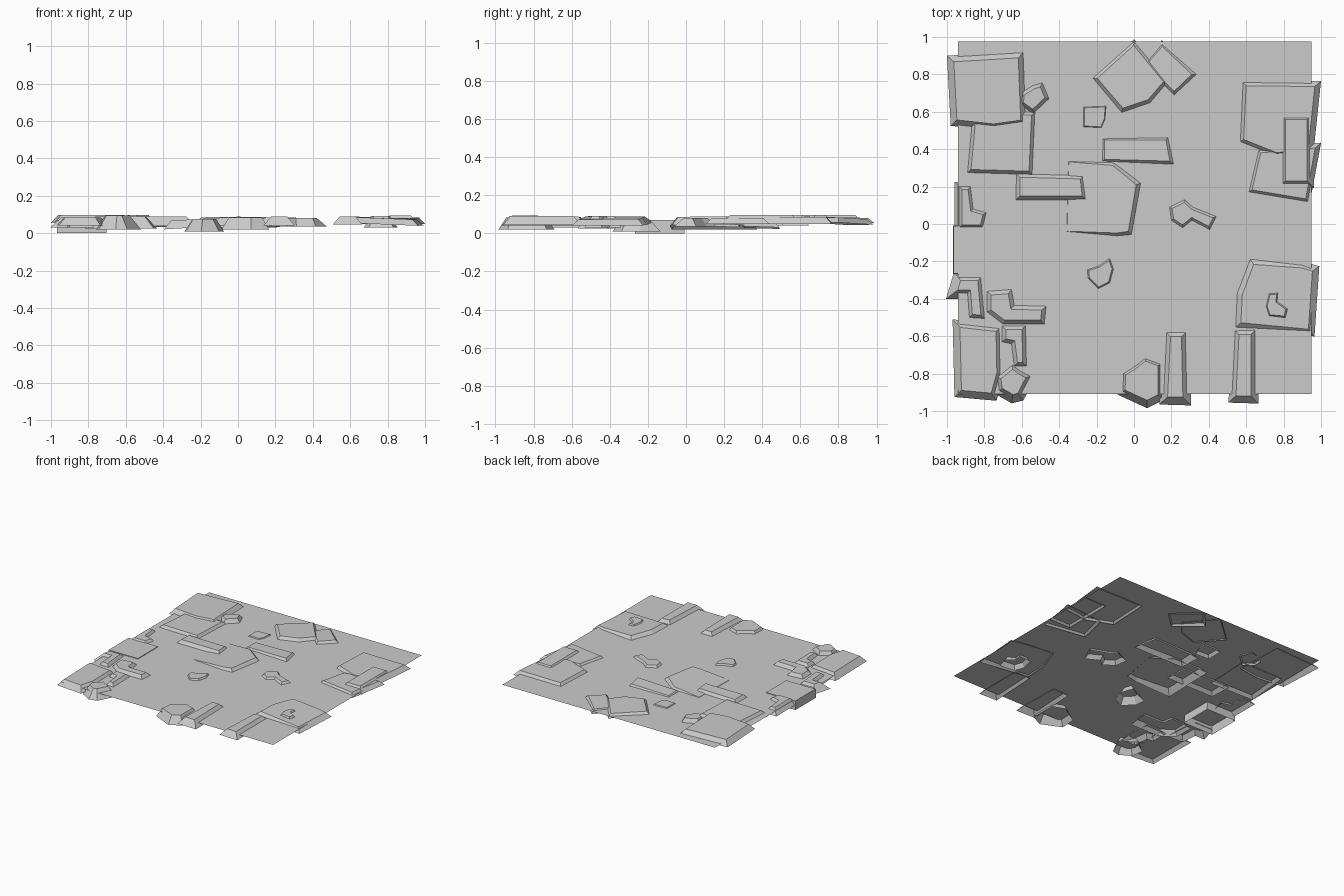
import bpy, bmesh
from mathutils import Vector

GROUND = 0.065


def make(name, bm):
    bmesh.ops.recalc_face_normals(bm, faces=bm.faces)
    mesh = bpy.data.meshes.new(name)
    bm.to_mesh(mesh)
    bm.free()
    bpy.context.collection.objects.link(bpy.data.objects.new(name, mesh))


def offset(pts, d):
    """Mitred outward offset of a counter-clockwise outline."""
    out = []
    for i, p in enumerate(pts):
        a = (p - pts[i - 1]).normalized()
        b = (pts[(i + 1) % len(pts)] - p).normalized()
        n1, n2 = Vector((a.y, -a.x)), Vector((b.y, -b.x))
        out.append(p + (n1 + n2) * (d / max(0.4, 1 + n1.dot(n2))))
    return out


def stone(name, outline, top=0.085, bottom=0.035, at=GROUND, slope=0.85, tilt=(0, 0)):
    """Open-bottomed stone with sloping sides; outline is measured at height 'at'."""
    pts = [Vector(p) for p in outline]
    if sum(p.cross(pts[(i + 1) % len(pts)]) for i, p in enumerate(pts)) < 0:
        pts.reverse()
    c = sum(pts, Vector((0, 0))) / len(pts)
    bm = bmesh.new()
    rings = []
    for z in (bottom, top):
        ring = offset(pts, (at - z) * slope)
        rings.append([bm.verts.new((p.x, p.y, max(0, z + (p - c).dot(Vector(tilt))))) for p in ring])
    lo, hi = rings
    for i in range(len(pts)):
        bm.faces.new((lo[i - 1], lo[i], hi[i], hi[i - 1]))
    bm.faces.new(hi)
    make(name, bm)


def rect(x0, x1, y0, y1):
    return [(x0, y0), (x1, y0), (x1, y1), (x0, y1)]


# Ground sheet
bm = bmesh.new()
bm.faces.new([bm.verts.new((x, y, GROUND)) for x, y in rect(-0.94, 0.95, -0.91, 0.975)])
make("ground_sheet", bm)

# Large irregular plates
stone("plate_back_left", [(-1, .90), (-.585, .925), (-.57, .525), (-.75, .5), (-.98, .525)],
      .096, .055, at=.055)
stone("plate_left", [(-.89, .275), (-.545, .265), (-.53, .60), (-.86, .60)], .085, .04)
stone("plate_back_centre", [(0, .98), (.18, .76), (.085, .65), (-.065, .6), (-.22, .78)],
      .085, .058, tilt=(0, -.02))
stone("plate_back_small", [(.15, .965), (.325, .8), (.215, .695), (.05, .85)],
      .078, .05, tilt=(.04, -.02))
stone("plate_centre", [(-.36, .345), (-.11, .325), (.025, .215), (-.02, -.05), (-.09, -.06), (-.37, -.05)],
      .079, .035, tilt=(.06, 0))
stone("plate_right", [(.575, .765), (.995, .76), (.955, .38), (.76, .355), (.56, .435)],
      .085, .05, at=.055)
stone("plate_right_lower", [(.66, .40), (.995, .43), (.935, .11), (.605, .165)],
      .08, .05, at=.055)
stone("plate_front_right", [(.62, -.185), (.9, -.205), (.985, -.23), (.96, -.595), (.54, -.555), (.55, -.37)],
      .082, .05, at=.055, slope=1.1, tilt=(-.04, .01))
stone("plate_front_left", [(-.97, -.51), (-.7, -.54), (-.695, -.8), (-.735, -.945), (-.96, -.925)],
      .085, .04, at=.04)
stone("block_left", rect(-.965, -.705, -.265, -.01), .07, .0, slope=.05)

# Long rectangular slabs
stone("slab_centre", [(-.17, .46), (.18, .46), (.205, .325), (-.17, .335)], .078, .03, tilt=(.02, -.03))
stone("slab_mid_left", [(-.63, .27), (-.27, .26), (-.255, .13), (-.63, .13)], .088, .035, tilt=(0, -.03))
stone("slab_right", rect(.785, .95, .205, .585), .095, .05)
stone("slab_front", [(.155, -.56), (.295, -.56), (.305, -.97), (.135, -.965)], .09, .04, at=.04)
stone("slab_front_right", [(.525, -.555), (.665, -.55), (.665, -.96), (.505, -.955)], .09, .045, at=.045)

# L-shaped stones
stone("corner_right", [(.19, .09), (.27, .13), (.315, .09), (.44, .04), (.405, -.03), (.31, .02), (.26, -.02), (.2, .02)],
      .08, .035)
stone("corner_left", [(-.935, .2), (-.875, .2), (-.86, .08), (-.79, .06), (-.81, -.02), (-.935, -.02)],
      .082, .035)
stone("corner_left_front", [(-.94, -.285), (-.82, -.285), (-.8, -.505), (-.88, -.5), (-.89, -.37), (-.965, -.37)],
      .085, .03)
stone("corner_front", [(-.785, -.36), (-.655, -.35), (-.64, -.435), (-.47, -.44), (-.48, -.535), (-.7, -.535), (-.785, -.47)],
      .09, .025)
stone("corner_front_left", [(-.705, -.545), (-.58, -.545), (-.575, -.76), (-.64, -.76), (-.655, -.64), (-.705, -.63)],
      .088, .03)

# Small chips
chips = [
    ([(-.605, .70), (-.54, .74), (-.49, .755), (-.455, .67), (-.54, .59), (-.61, .64)], .096, .05),
    ([(-.27, .625), (-.15, .63), (-.155, .56), (-.175, .515), (-.27, .52)], .072, .04),
    ([(-.25, -.245), (-.19, -.225), (-.13, -.185), (-.11, -.24), (-.13, -.315), (-.19, -.345), (-.245, -.29)], .077, .01),
    ([(.715, -.36), (.78, -.36), (.775, -.41), (.83, -.45), (.815, -.51), (.715, -.5), (.695, -.44)], .092, .03),
    ([(-.73, -.82), (-.65, -.755), (-.61, -.785), (-.555, -.815), (-.61, -.92), (-.65, -.93), (-.72, -.89)], .094, .02),
    ([(-.055, -.80), (0, -.765), (.06, -.72), (.14, -.75), (.14, -.92), (.07, -.955), (-.06, -.895)], .084, .02),
]
for i, (outline, top, bottom) in enumerate(chips):
    stone(f"chip_{i + 1}", outline, top, bottom, slope=.6)
